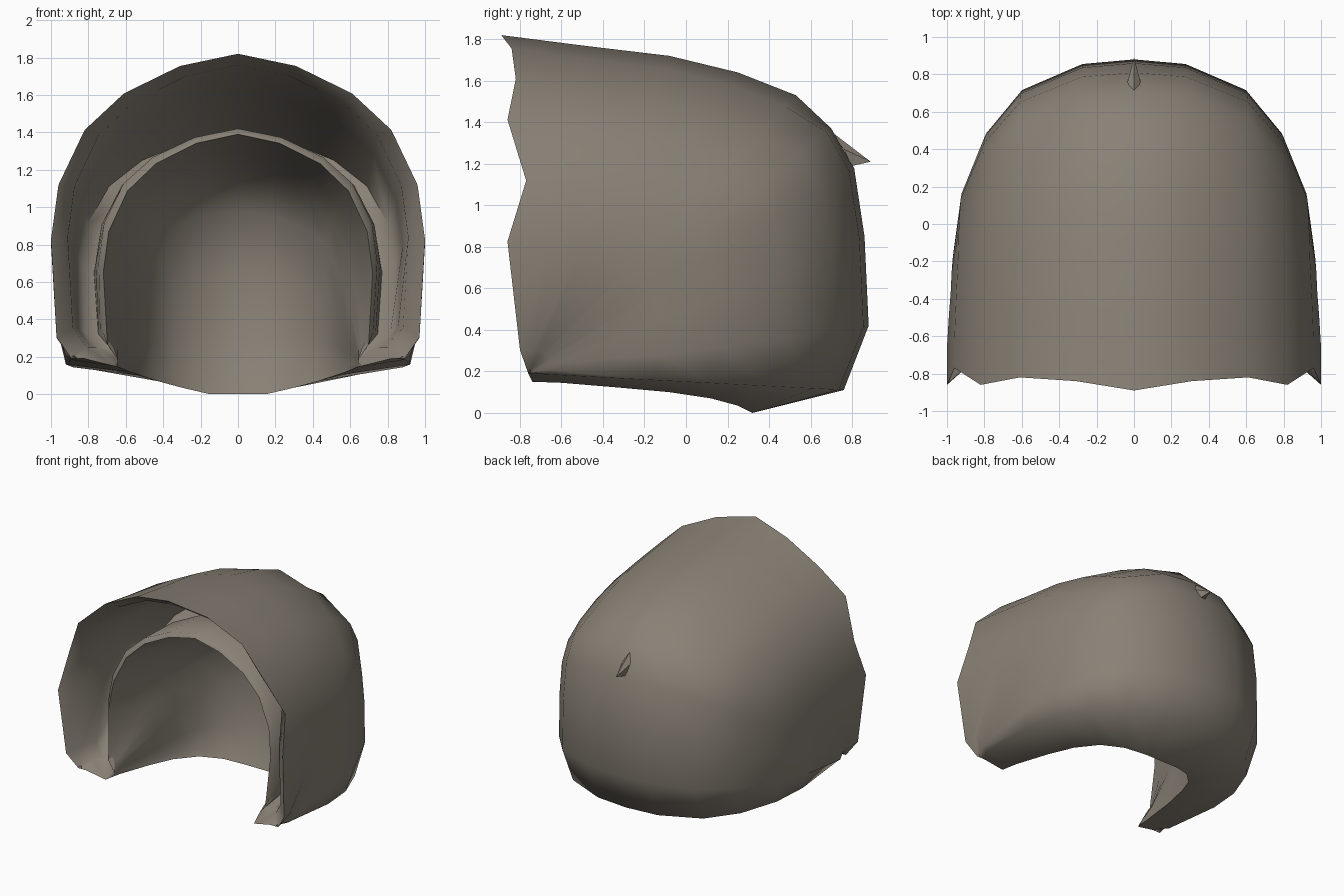
import bpy, bmesh

if "Cube" in bpy.data.objects:
    bpy.data.objects.remove(bpy.data.objects["Cube"])

mat = bpy.data.materials.new("dull_brown")
mat.diffuse_color = (0.25, 0.22, 0.18, 1)
mat.use_nodes = True
mat.node_tree.nodes["Principled BSDF"].inputs["Base Color"].default_value = mat.diffuse_color

# half arch: (relative half width, progress from hinge to apex)
PROFILE = [(.89, 0), (.97, .07), (1, .39), (.96, .57), (.82, .75), (.61, .87), (.31, .96), (0, 1)]
# squarer version for the arches round the back of the head
BACK = [(.89, 0), (.97, .07), (1, .39), (.96, .57), (.83, .76), (.63, .9), (.29, .985), (0, 1)]
# tapering version for the thick padding inside
PAD = [(.89, 0), (.89, .1), (.8, .39), (.75, .57), (.64, .77), (.48, .89), (.24, .975), (0, 1)]
# how strongly each inner arch follows PAD
PAD_MIX = {11: 1, 12: 1, 13: 1, 14: .9, 15: .65, 16: .35}
# uneven front edge, y per profile point
JAG = [-.76, -.80, -.86, -.77, -.86, -.82, -.84, -.89]
# inner edge of the underside, running from cheek tip to nape
RIM = [(.66, -.74, .15), (.64, -.6, .145), (.58, -.3, .12), (.52, -.08, .1),
       (.43, .12, .07), (.3, .25, .035), (.15, .32, 0), (0, .32, 0)]

OUT, INN, CAV = (-.76, .19), (-.66, .17), (-.62, .25)
# each arch: hinge (y, z), apex (y, z), half width; they fan over the shell and back inside
ARCHES = [
    # outer shell, front edge to bottom back
    (OUT, (-.89, 1.82), 1.0), (OUT, (-.5, 1.77), 1.0), (OUT, (-.08, 1.72), .99),
    (OUT, (.25, 1.64), .98), (OUT, (.53, 1.53), .975), (OUT, (.7, 1.37), .97),
    (OUT, (.81, 1.18), .965), (OUT, (.86, .85), .96), (OUT, (.88, .42), .95),
    (OUT, (.76, .11), .92),
    # rolled lower rim (shape comes from RIM)
    None,
    # inner face of the liner
    (INN, (.38, .1), .72), (INN, (.44, .3), .72), (INN, (.47, .65), .72), (INN, (.42, .98), .72),
    (INN, (.25, 1.16), .72), (INN, (-.08, 1.29), .72), ((-.66, .18), (-.55, 1.39), .72),
    # liner lip and the gap behind it
    ((-.62, .25), (-.53, 1.42), .745), (CAV, (-.1, 1.4), .76), (CAV, (.4, 1.28), .77),
    (CAV, (.45, 1.4), .84), (CAV, (-.1, 1.63), .88),
    # inner edge of the front rim
    ((-.7, .25), (-.78, 1.76), .91),
]
LAST = len(ARCHES) - 1


def arch(i):
    if ARCHES[i] is None:
        half = RIM
    else:
        (ey, ez), (ay, az), w = ARCHES[i]
        m = PAD_MIX.get(i, 0)
        half = []
        for k, (fx, t) in enumerate(BACK if 5 <= i <= 9 else PROFILE):
            fx += (PAD[k][0] - fx) * m
            t += (PAD[k][1] - t) * m
            y = ey + (ay - ey) * t
            if i == 0:
                y = JAG[k]
            elif i == LAST:
                y = JAG[k] + .08
            half.append((fx * w, y, ez + (az - ez) * t))
    return half + [(-x, y, z) for x, y, z in reversed(half[:-1])]


def finish(name, bm, angle):
    bmesh.ops.recalc_face_normals(bm, faces=bm.faces)
    me = bpy.data.meshes.new(name)
    bm.to_mesh(me)
    bm.free()
    me.materials.append(mat)
    ob = bpy.data.objects.new(name, me)
    bpy.context.collection.objects.link(ob)
    bpy.ops.object.select_all(action='DESELECT')
    ob.select_set(True)
    bpy.context.view_layer.objects.active = ob
    bpy.ops.object.shade_smooth_by_angle(angle=angle)
    return ob


# hood shell: closed loft of all arches
bm = bmesh.new()
rows = [[bm.verts.new(p) for p in arch(i)] for i in range(len(ARCHES))]
for i, a in enumerate(rows):
    b = rows[(i + 1) % len(rows)]
    for k in range(len(a) - 1):
        bm.faces.new((a[k], a[k + 1], b[k + 1], b[k]))
bmesh.ops.remove_doubles(bm, verts=bm.verts, dist=.001)
bmesh.ops.holes_fill(bm, edges=[e for e in bm.edges if e.is_boundary], sides=0)
bmesh.ops.triangulate(bm, faces=[f for f in bm.faces if len(f.verts) > 4])
finish("hood_shell", bm, 1.2)

# small pointed hook on the back
bm = bmesh.new()
tip = bm.verts.new((0, .89, 1.21))
base = [bm.verts.new(p) for p in
        [(0, .68, 1.37), (.035, .76, 1.27), (.02, .8, 1.19), (-.02, .8, 1.19), (-.035, .76, 1.27)]]
bm.faces.new(base)
for k in range(5):
    bm.faces.new((base[k], base[(k + 1) % 5], tip))
finish("back_hook", bm, .6)
